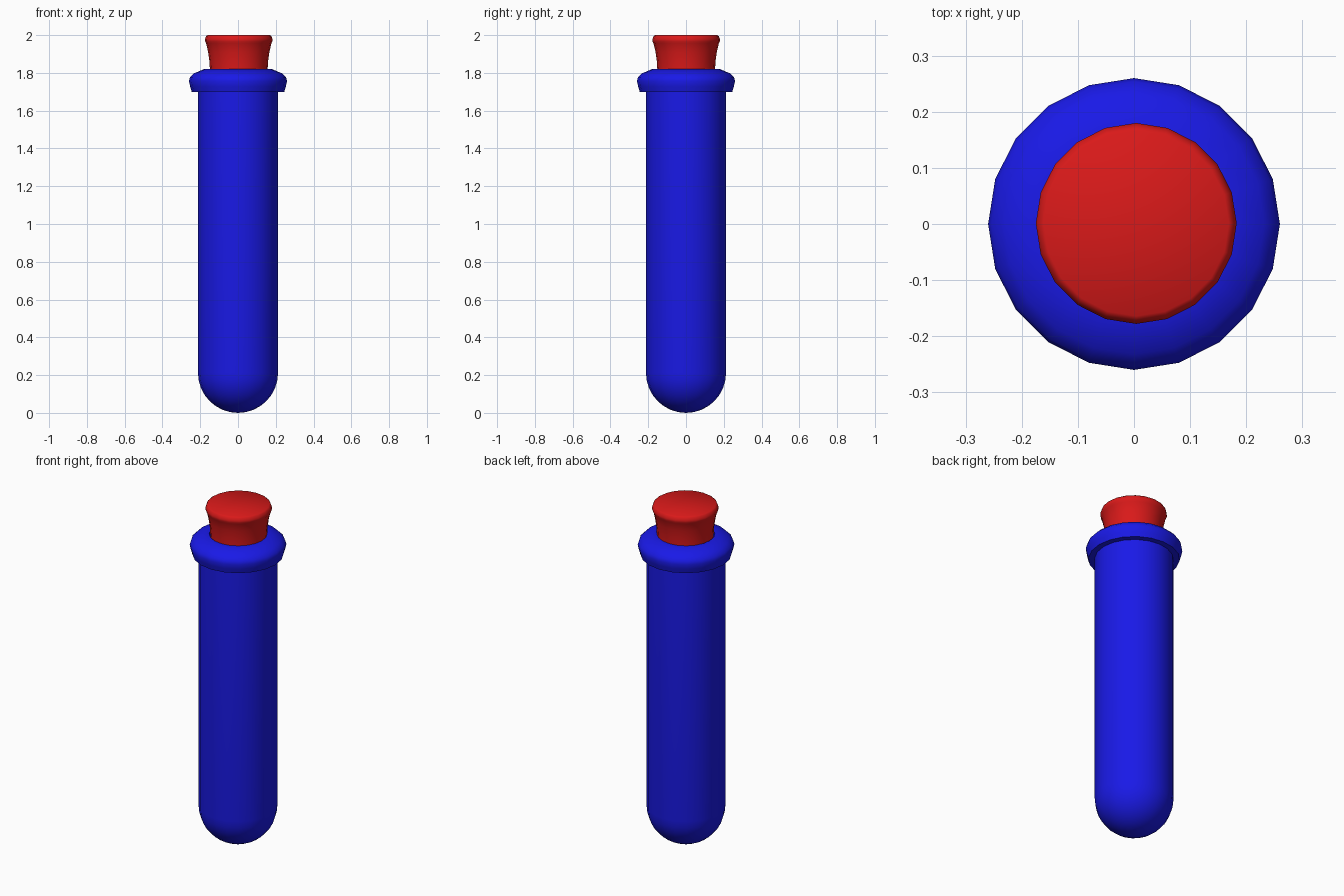
import bpy
import bmesh
import math

if "Cube" in bpy.data.objects:
    bpy.data.objects.remove(bpy.data.objects["Cube"])

SIDES = 20


def material(name, color):
    mat = bpy.data.materials.new(name)
    mat.diffuse_color = color
    mat.use_nodes = True
    mat.node_tree.nodes["Principled BSDF"].inputs["Base Color"].default_value = mat.diffuse_color
    return mat


def lathe(name, profile, mat, x=0.0, y=0.0, angle=40):
    """Revolve (radius, z) points around z; points on the axis close the shape."""
    bm = bmesh.new()
    rings = []
    for r, z in profile:
        if r == 0:
            rings.append([bm.verts.new((0, 0, z))] * SIDES)
        else:
            rings.append([bm.verts.new((r * math.cos(math.tau * i / SIDES),
                                        r * math.sin(math.tau * i / SIDES), z))
                          for i in range(SIDES)])
    for low, high in zip(rings, rings[1:]):
        for i in range(SIDES):
            j = (i + 1) % SIDES
            corners = list(dict.fromkeys((low[i], low[j], high[j], high[i])))
            bm.faces.new(corners)
    bmesh.ops.recalc_face_normals(bm, faces=bm.faces[:])
    mesh = bpy.data.meshes.new(name)
    bm.to_mesh(mesh)
    bm.free()
    mesh.materials.append(mat)
    obj = bpy.data.objects.new(name, mesh)
    obj.location = (x, y, 0)
    bpy.context.collection.objects.link(obj)
    bpy.ops.object.select_all(action='DESELECT')
    obj.select_set(True)
    bpy.context.view_layer.objects.active = obj
    bpy.ops.object.shade_smooth_by_angle(angle=math.radians(angle))
    return obj


def dome(radius, center_z, steps=8):
    """Quarter circle from the bottom pole up to the equator."""
    return [(radius * math.sin(math.pi / 2 * i / steps),
             center_z - radius * math.cos(math.pi / 2 * i / steps))
            for i in range(steps + 1)]


blue = material("blue_glass", (0.01, 0.01, 0.8, 1))
red = material("red_stopper", (0.7, 0.01, 0.01, 1))

# Hollow tube with round bottom and a rolled collar at the mouth
outer = dome(0.212, 0.212)
collar = [(0.212, 1.70), (0.245, 1.70), (0.253, 1.727), (0.26, 1.757),
          (0.254, 1.777), (0.232, 1.798), (0.18, 1.82), (0.155, 1.82)]
inner = dome(0.155, 0.212)[::-1]
lathe("test_tube", outer + collar + inner, blue)

# Flared stopper plugged into the mouth
lathe("stopper", [(0, 1.62), (0.148, 1.62), (0.153, 1.82), (0.155, 1.86),
                  (0.162, 1.91), (0.173, 1.957), (0.179, 1.968),
                  (0.179, 1.978), (0.173, 1.994), (0.165, 2.0), (0, 2.0)],
      red, x=0.004, y=0.001)
